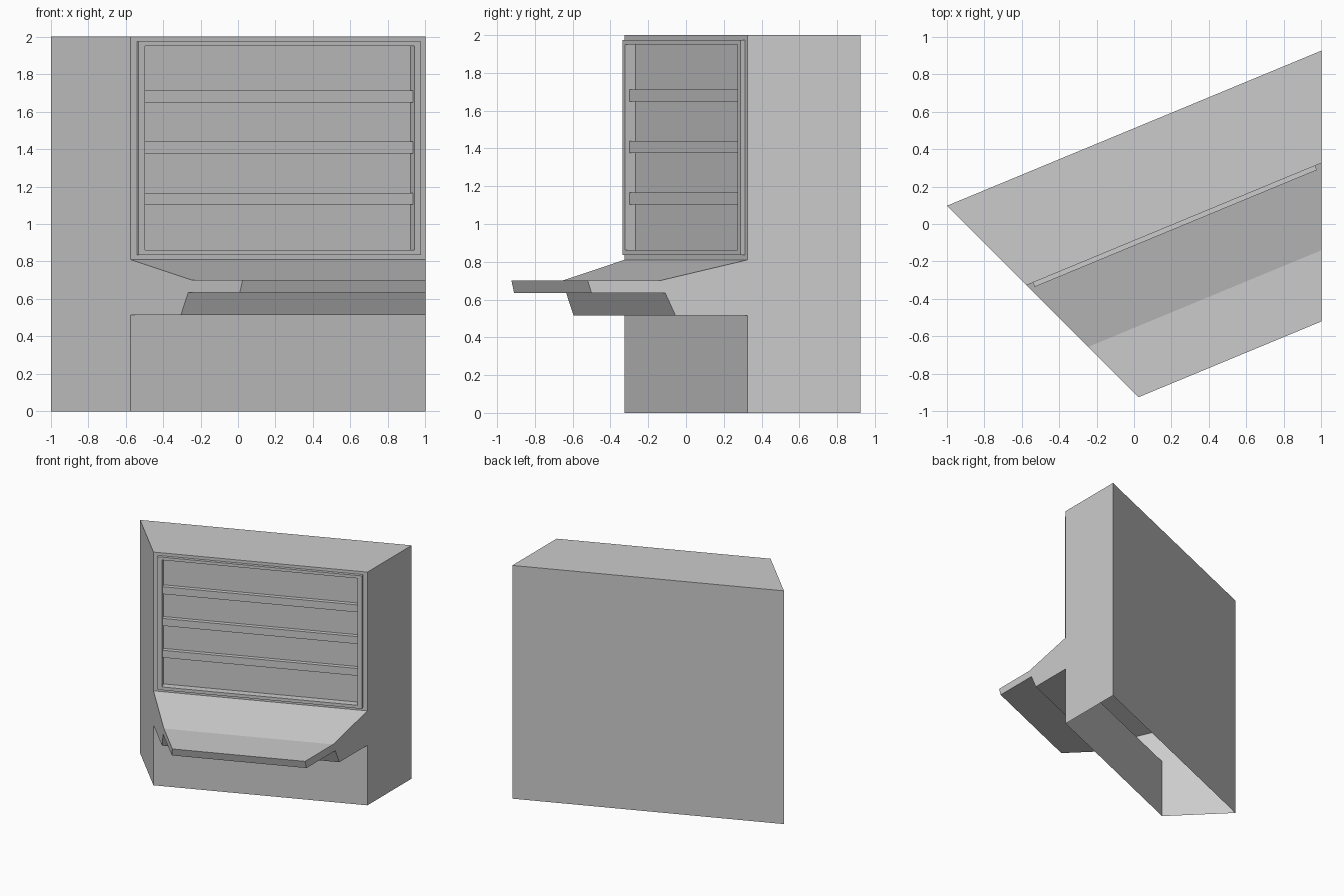
import bpy, bmesh, math
from mathutils import Vector

if "Cube" in bpy.data.objects:
    bpy.data.objects.remove(bpy.data.objects["Cube"])

T = math.tan(math.radians(22.5))
U = Vector((math.cos(math.radians(22.5)), math.sin(math.radians(22.5)), 0))  # along the front
N = Vector((U.y, -U.x, 0))                                                  # out of the front
DIAG = -0.9   # left end lies on the plane x + y = DIAG

# side profile, read on the right end (y at x = 1, z)
profile = [(0.925, 0), (0.925, 2), (0.325, 2), (0.325, 0.81), (-0.14, 0.70),
           (-0.52, 0.70), (-0.50, 0.635), (-0.11, 0.635), (-0.055, 0.515),
           (0.325, 0.515), (0.325, 0)]


def left_end(y, z):
    x = (DIAG - y + T) / (1 + T)
    return Vector((x, DIAG - x, z))


def make_object(name, bm):
    mesh = bpy.data.meshes.new(name)
    bm.to_mesh(mesh)
    bm.free()
    ob = bpy.data.objects.new(name, mesh)
    bpy.context.collection.objects.link(ob)
    return ob


# cabinet shell with the counter, mitred at both ends
bm = bmesh.new()
right = [bm.verts.new((1, y, z)) for y, z in profile]
left = [bm.verts.new(left_end(y, z)) for y, z in profile]
n = len(profile)
sides = [bm.faces.new((right[i], right[(i + 1) % n], left[(i + 1) % n], left[i]))
         for i in range(n)]
bm.faces.new(right)
bm.faces.new(left[::-1])
bmesh.ops.recalc_face_normals(bm, faces=bm.faces[:])
front = sides[2]
centre = front.calc_center_median()
centre.z = 0


def step(face, half, low, high, depth):
    """Extrude a face and reshape the new one to a given rectangle and depth."""
    new = bmesh.ops.extrude_discrete_faces(bm, faces=[face])['faces'][0]
    for v in new.verts:
        s = 1 if (v.co - centre).dot(U) > 0 else -1
        z = high if v.co.z > 1.4 else low
        v.co = centre + U * s * half + N * depth + Vector((0, 0, z))
    return new


# raised frame around the sunken back panel
for half, low, high, depth in ((0.815, 0.835, 1.975, 0), (0.815, 0.835, 1.975, 0.025),
                               (0.778, 0.862, 1.95, 0.025), (0.778, 0.862, 1.95, -0.033)):
    front = step(front, half, low, high, depth)

# open underside
bmesh.ops.delete(bm, geom=[sides[-1]], context='FACES_ONLY')
make_object("cabinet_body", bm)

# three rails across the panel
for i, z in enumerate((1.135, 1.408, 1.68)):
    bm = bmesh.new()
    bmesh.ops.create_cube(bm, size=1)
    rail = make_object(f"rail_{i + 1}", bm)
    rail.scale = (1.556, 0.036, 0.063)
    rail.rotation_euler.z = math.radians(22.5)
    rail.location = centre + N * -0.016 + Vector((0, 0, z))
